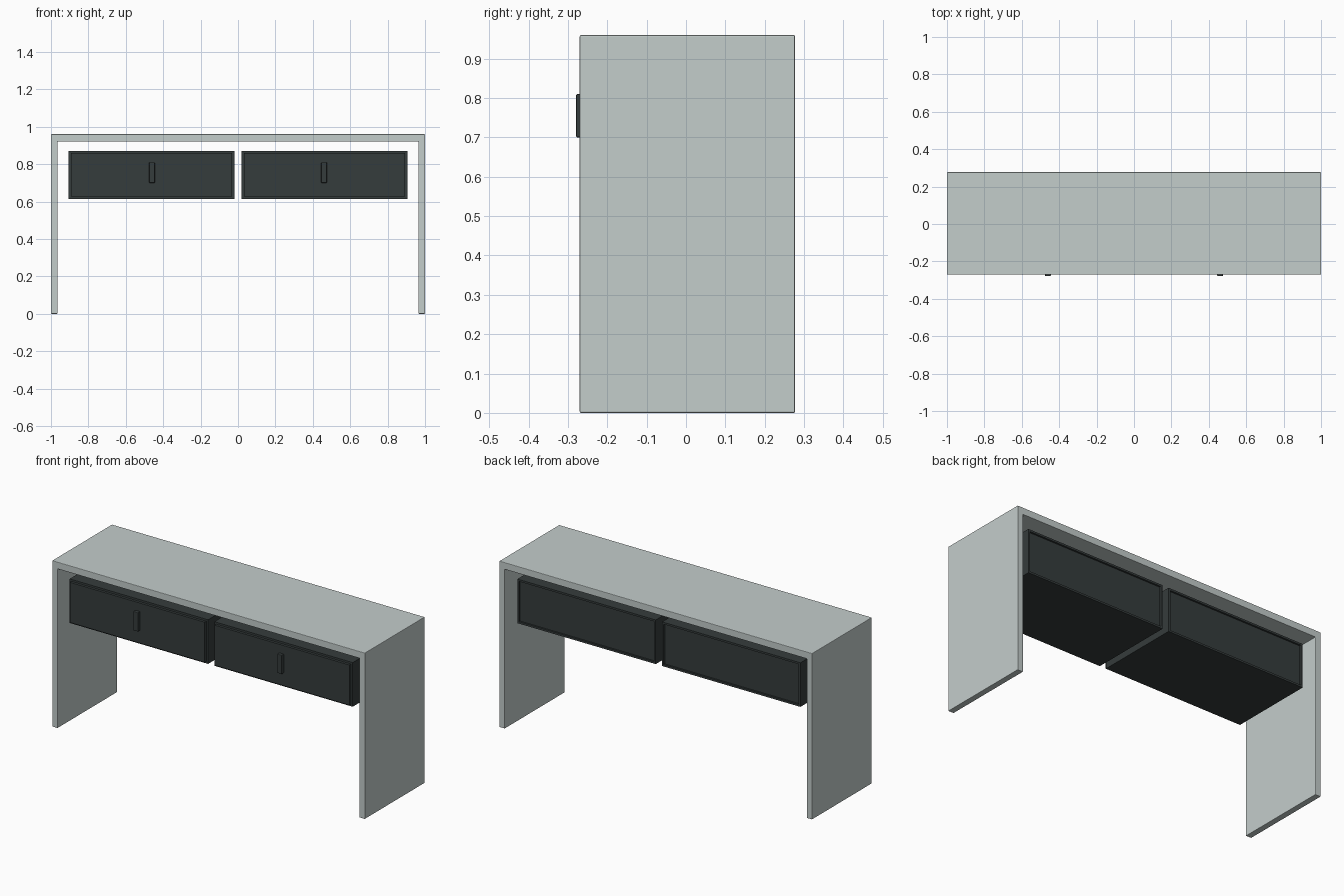
import bpy
import bmesh
from mathutils import Vector

cube = bpy.data.objects.get("Cube")
if cube:
    bpy.data.objects.remove(cube, do_unlink=True)


def make_material(name, rgb):
    mat = bpy.data.materials.new(name)
    mat.use_nodes = True
    mat.diffuse_color = (*rgb, 1)
    mat.node_tree.nodes["Principled BSDF"].inputs["Base Color"].default_value = (*rgb, 1)
    return mat


PALE = make_material("pale grey", (0.55, 0.61, 0.60))
DARK = make_material("charcoal", (0.036, 0.045, 0.045))


def add_object(name, bm, mat, bevel=0.0):
    bmesh.ops.recalc_face_normals(bm, faces=bm.faces)
    mesh = bpy.data.meshes.new(name)
    bm.to_mesh(mesh)
    bm.free()
    mesh.materials.append(mat)
    obj = bpy.data.objects.new(name, mesh)
    bpy.context.collection.objects.link(obj)
    if bevel:
        mod = obj.modifiers.new("soft_edges", "BEVEL")
        mod.width = bevel
        mod.segments = 2
    return obj


def box_bmesh(x, y, z):
    """Box from (low, high) ranges along each axis."""
    bm = bmesh.new()
    bmesh.ops.create_cube(bm, size=1)
    for v in bm.verts:
        v.co = [lo if c < 0 else hi for c, (lo, hi) in zip(v.co, (x, y, z))]
    return bm


def inset_end(bm, direction, offset):
    """Inset the face looking along y, then move it by offset in y."""
    face = next(f for f in bm.faces if f.normal.y * direction > 0.9)
    centre = face.calc_center_median()
    bmesh.ops.inset_individual(bm, faces=[face], thickness=0.016)
    # a second edge loop makes the step square
    ring = bmesh.ops.extrude_discrete_faces(bm, faces=[face])["faces"][0]
    bmesh.ops.translate(bm, verts=ring.verts, vec=Vector((0, offset, 0)))
    return centre


# Table frame: an upside-down U profile swept front to back
FRONT, BACK = -0.27, 0.277
profile = [(-1, 0), (-1, 0.96), (1, 0.96), (1, 0),
           (0.965, 0), (0.965, 0.92), (-0.965, 0.92), (-0.965, 0)]
bm = bmesh.new()
outline = bm.faces.new([bm.verts.new((x, FRONT, z)) for x, z in profile])
sweep = bmesh.ops.extrude_face_region(bm, geom=[outline])["geom"]
bmesh.ops.translate(bm, vec=(0, BACK - FRONT, 0),
                    verts=[g for g in sweep if isinstance(g, bmesh.types.BMVert)])
add_object("table_frame", bm, PALE, 0.003)

# Two drawer boxes, each with a raised front, recessed back and upright handle
for side, sign in (("left", 1), ("right", -1)):
    x_range = sorted((sign * 0.02, sign * 0.905))
    bm = box_bmesh(x_range, (-0.245, 0.248), (0.615, 0.87))
    bm.normal_update()
    inset_end(bm, -1, -0.015)
    inset_end(bm, 1, -0.01)
    add_object(side + "_drawer", bm, DARK)

    grip_x = sign * 0.46
    bm = box_bmesh((grip_x - 0.015, grip_x + 0.015), (-0.279, -0.255), (0.70, 0.81))
    add_object(side + "_drawer_handle", bm, DARK, 0.003)
